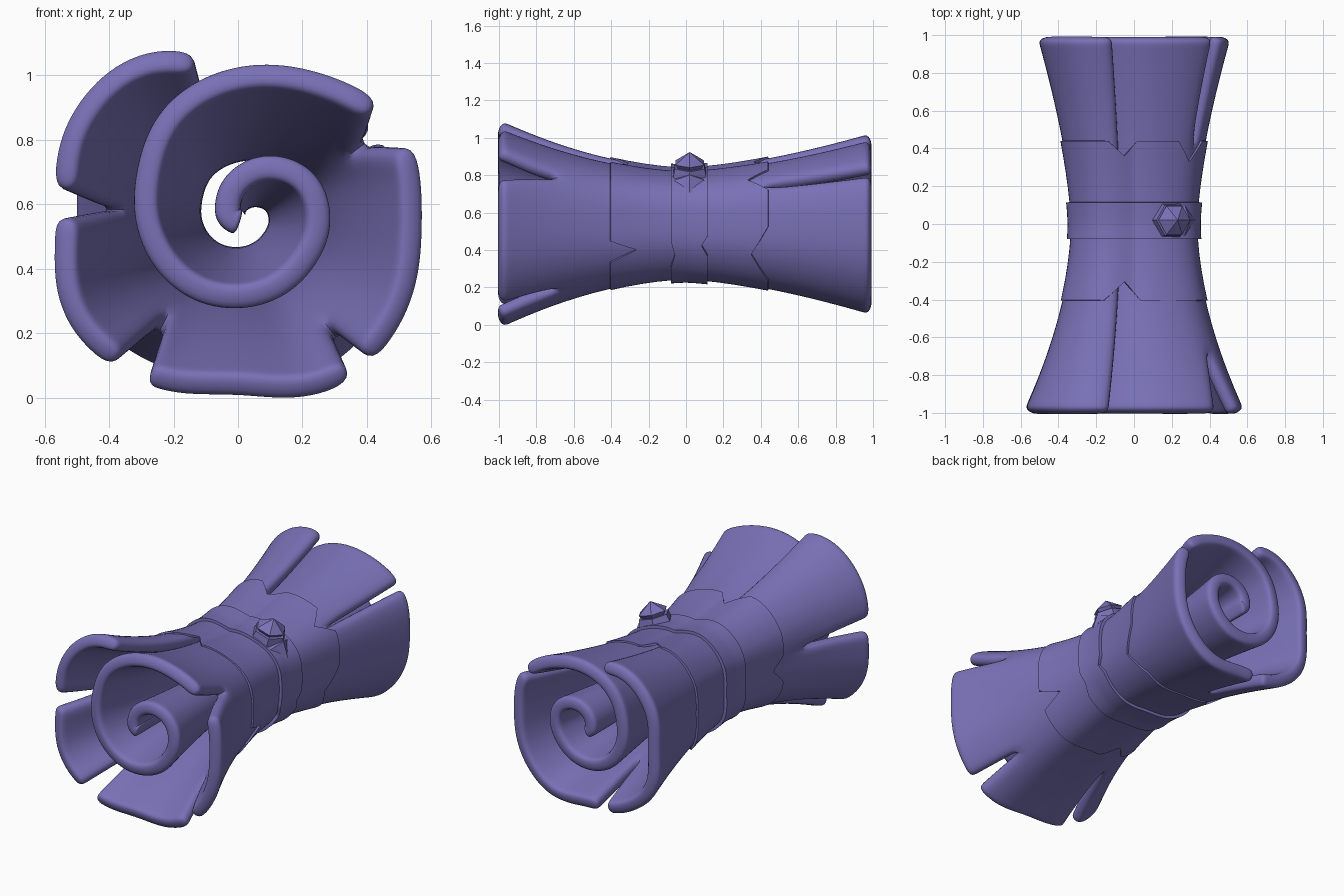
import bpy, bmesh, math
from mathutils import Matrix, Vector

cube = bpy.data.objects.get("Cube")
if cube:
    bpy.data.objects.remove(cube, do_unlink=True)

violet = bpy.data.materials.new("violet")
violet.use_nodes = True
COLOUR = (0.19, 0.165, 0.47, 1)
violet.diffuse_color = COLOUR
violet.node_tree.nodes["Principled BSDF"].inputs["Base Color"].default_value = COLOUR

CENTRE_Z = 0.545
STEP = 30       # degrees between radii
FIRST = -90     # angle of the first radius, clockwise from the top
RADII = [-.02, .03, .065, .13, .20, .25, .255, .24, .235, .235, .245, .26, .285, .325,
         .40, .455, .505, .57, .545, .57, .575, .51, .555, .59, .54, .59, .58, .455]
SHEET_START, SHEET_END = -80, 705


def spiral(angle):
    """Smoothly interpolated spiral radius."""
    t = (angle - FIRST) / STEP
    i = max(0, min(int(t), len(RADII) - 2))
    f = t - i
    a, b, c, d = (RADII[max(0, min(i + k, len(RADII) - 1))] for k in (-1, 0, 1, 2))
    return b + f / 2 * (c - a + f * (2 * a - 5 * b + 4 * c - d + f * (3 * (b - c) + d - a)))


def flare(y):
    """Scale of the roll along its length: narrow waist, flared ends."""
    return 0.52 + (0.48 * abs(y) ** 1.75 if y < 0 else 0.35 * y ** 1.5)


def place(angle, y, offset=0.0):
    r = spiral(angle) * flare(y) + offset
    a = math.radians(angle)
    squash = 0.94 + 0.06 * min(1, abs(y))      # the waist is slightly flattened
    return Vector((r * math.sin(a), y, CENTRE_Z + r * math.cos(a) * squash))


def finish(name, bm, modifiers=(), smooth=None):
    mesh = bpy.data.meshes.new(name)
    bmesh.ops.recalc_face_normals(bm, faces=bm.faces)
    bm.to_mesh(mesh)
    bm.free()
    mesh.materials.append(violet)
    obj = bpy.data.objects.new(name, mesh)
    bpy.context.collection.objects.link(obj)
    bpy.ops.object.select_all(action='DESELECT')
    obj.select_set(True)
    bpy.context.view_layer.objects.active = obj
    for kind, settings in modifiers:
        mod = obj.modifiers.new(kind.title(), kind)
        for key, value in settings.items():
            setattr(mod, key, value)
        bpy.ops.object.modifier_apply(modifier=mod.name)
    if smooth:
        bpy.ops.object.shade_smooth_by_angle(angle=math.radians(smooth))


def add_grid(bm, columns):
    verts = [[bm.verts.new(p) for p in col] for col in columns]
    for left, right in zip(verts, verts[1:]):
        for k in range(len(left) - 1):
            bm.faces.new((left[k], right[k], right[k + 1], left[k + 1]))


# Rolled sheet: panels joined at the waist, parted by wedge slits at the ends
# each slit: angle, then (inner depth, half gap in degrees) for front and back
SLITS = [(418, (.74, 8), (.42, 2)), (500, (.7, 3.5), None), (555, None, (.6, 4)),
         (575.5, (.55, 5.5), None), (636, (.64, 4.5), None)]
ROWS = [-1, -.96, -.88, -.78, -.68, -.55, -.4, -.2, 0,
        .2, .4, .55, .7, .85, .95, .99]


def slit_gap(slit, y):
    cut = slit[1 if y < 0 else 2]
    if cut is None:
        return 0
    depth, half = cut
    return half * max(0, (abs(y) - depth) / (1 - depth)) ** 0.8


bm = bmesh.new()
bounds = [(SHEET_START, None, None)] + SLITS + [(SHEET_END, None, None)]
for s0, s1 in zip(bounds, bounds[1:]):
    n = max(3, round((s1[0] - s0[0]) / 10))
    columns = []
    for i in range(n + 1):
        column = []
        for y in ROWS:
            lo, hi = s0[0] + slit_gap(s0, y), s1[0] - slit_gap(s1, y)
            column.append(place(lo + (hi - lo) * i / n, y))
        columns.append(column)
    add_grid(bm, columns)
bmesh.ops.remove_doubles(bm, verts=bm.verts, dist=0.0001)
finish("rolled_sheet", bm,
       [('SOLIDIFY', dict(thickness=0.08, offset=0)),
        ('SUBSURF', dict(levels=2))], smooth=60)


# Wraps round the waist, with notched edges
def wrap(name, front, back, offset, thickness, front_notches=(), back_notches=()):
    def notch(angle, notches):
        depth = 0
        for centre, half, size in notches:
            away = abs((angle - centre + 180) % 360 - 180)
            depth = max(depth, size * (1 - away / half))
        return depth

    bm = bmesh.new()
    columns = []
    for angle in range(0, 361, 3):
        lo = front + notch(angle, front_notches)
        hi = back - notch(angle, back_notches)
        columns.append([place(angle + 360, lo + (hi - lo) * k / 10, offset)
                        for k in range(11)])
    add_grid(bm, columns)
    bmesh.ops.remove_doubles(bm, verts=bm.verts, dist=0.0001)
    finish(name, bm, [('SOLIDIFY', dict(thickness=thickness, offset=0))], smooth=40)


wrap("waist_cuff", -.405, .44, .046, .012,
     [(-9, 15, .1), (114, 9, .14), (205, 12, .1), (265, 12, .08)],
     [(-9, 12, .08), (51, 12, .11), (117, 24, .09), (222, 14, .1)])
wrap("centre_band", -.08, .115, .058, .024, [(120, 12, .02)], [(111, 9, .03)])


# Faceted clasp: bezel and gem on the band, with a pointed stud beside it
def add_cone(bm, sides, r1, r2, height, base):
    bmesh.ops.create_cone(
        bm, cap_ends=True, segments=sides, radius1=r1, radius2=r2, depth=height,
        matrix=Matrix.Translation((0, 0, base + height / 2))
        @ Matrix.Rotation(math.radians(90), 4, 'Z'))


def mount(bm, angle, tilt, offset):
    bm.transform(Matrix.Translation(place(angle + 360, .02, offset))
                 @ Matrix.Rotation(math.radians(tilt), 4, 'Y'))


bm = bmesh.new()
add_cone(bm, 6, .105, .092, .055, 0)
mount(bm, 36, 17, .055)
finish("clasp_bezel", bm)

bm = bmesh.new()
add_cone(bm, 6, .07, .088, .025, .052)
add_cone(bm, 6, .088, 0, .06, .077)
mount(bm, 36, 17, .055)
finish("clasp_gem", bm)

bm = bmesh.new()
add_cone(bm, 4, .09, 0, .045, 0)
mount(bm, 48, 46, .07)
finish("clasp_stud", bm)
